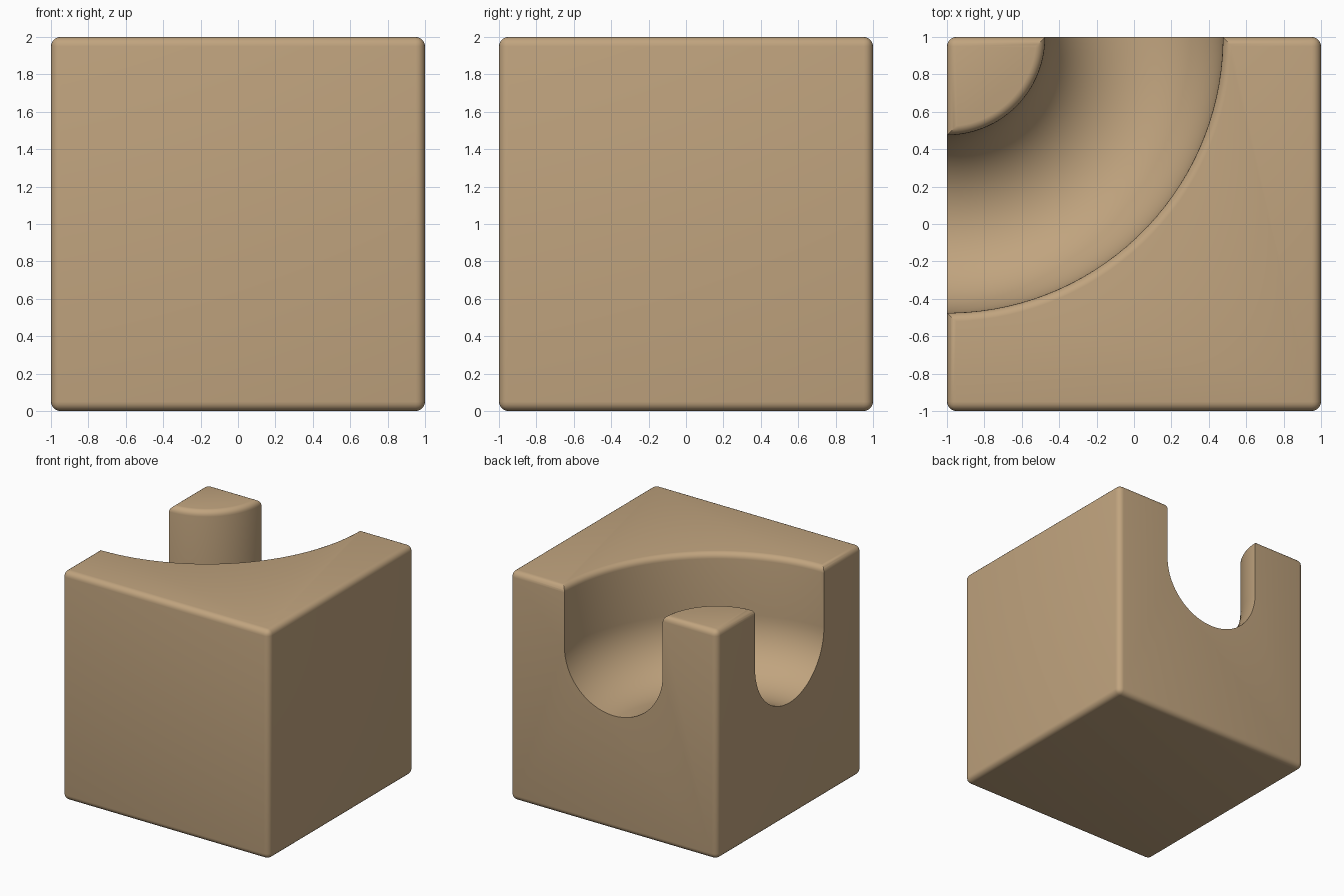
import bpy, bmesh, math
from mathutils import Vector

if "Cube" in bpy.data.objects:
    bpy.data.objects.remove(bpy.data.objects["Cube"])

RAIL, GROOVE, SOFT = 1.0, 0.475, 0.05   # groove path radius, half width, edge rounding
CORNER = Vector((-1, 1, 0))             # the groove curves round this corner


def make_object(name, bm):
    bmesh.ops.recalc_face_normals(bm, faces=bm.faces)
    mesh = bpy.data.meshes.new(name)
    bm.to_mesh(mesh)
    bm.free()
    obj = bpy.data.objects.new(name, mesh)
    bpy.context.collection.objects.link(obj)
    return obj


# Block: cube with softly rounded edges
bm = bmesh.new()
bmesh.ops.create_cube(bm, size=2)
bmesh.ops.translate(bm, verts=bm.verts, vec=(0, 0, 1))
bmesh.ops.bevel(bm, geom=bm.edges[:], offset=SOFT, segments=5, profile=0.5, affect='EDGES')
block = make_object("track_block", bm)

# Groove profile: half circle floor, straight walls, rounded lips
half = [(GROOVE * math.sin(a), 1.475 - GROOVE * math.cos(a))
        for a in (math.pi / 2 * i / 16 for i in range(17))]
half += [(GROOVE + SOFT * (1 - math.cos(a)), 2.0005 - SOFT + SOFT * math.sin(a))
         for a in (math.pi / 2 * i / 5 for i in range(6))]
half.append((GROOVE + SOFT, 2.3))
profile = [(-x, z) for x, z in reversed(half[1:])] + half

# Cutter: profile revolved into a full ring around the corner
bm = bmesh.new()
STEPS = 128
rings = []
for s in range(STEPS):
    a = 2 * math.pi * (s + 0.5) / STEPS
    rings.append([bm.verts.new(CORNER + Vector(((RAIL + x) * math.cos(a), (RAIL + x) * math.sin(a), z)))
                  for x, z in profile])
n = len(profile)
for s in range(STEPS):
    p, q = rings[s], rings[(s + 1) % STEPS]
    for i in range(n):
        j = (i + 1) % n
        bm.faces.new((p[i], p[j], q[j], q[i]))
cutter = make_object("groove_cutter", bm)
cutter.hide_render = True

# Cut the curved groove
cut = block.modifiers.new("groove", 'BOOLEAN')
cut.operation = 'DIFFERENCE'
cut.solver = 'EXACT'
cut.object = cutter
bpy.context.view_layer.objects.active = block
block.select_set(True)
bpy.ops.object.modifier_apply(modifier=cut.name)
bpy.data.objects.remove(cutter)

# Wood colour and smooth shading
wood = bpy.data.materials.new("tan_wood")
wood.diffuse_color = (0.53, 0.37, 0.21, 1)
wood.use_nodes = True
wood.node_tree.nodes["Principled BSDF"].inputs["Base Color"].default_value = wood.diffuse_color
block.data.materials.clear()
block.data.materials.append(wood)
bpy.ops.object.shade_smooth_by_angle(angle=math.radians(35))
